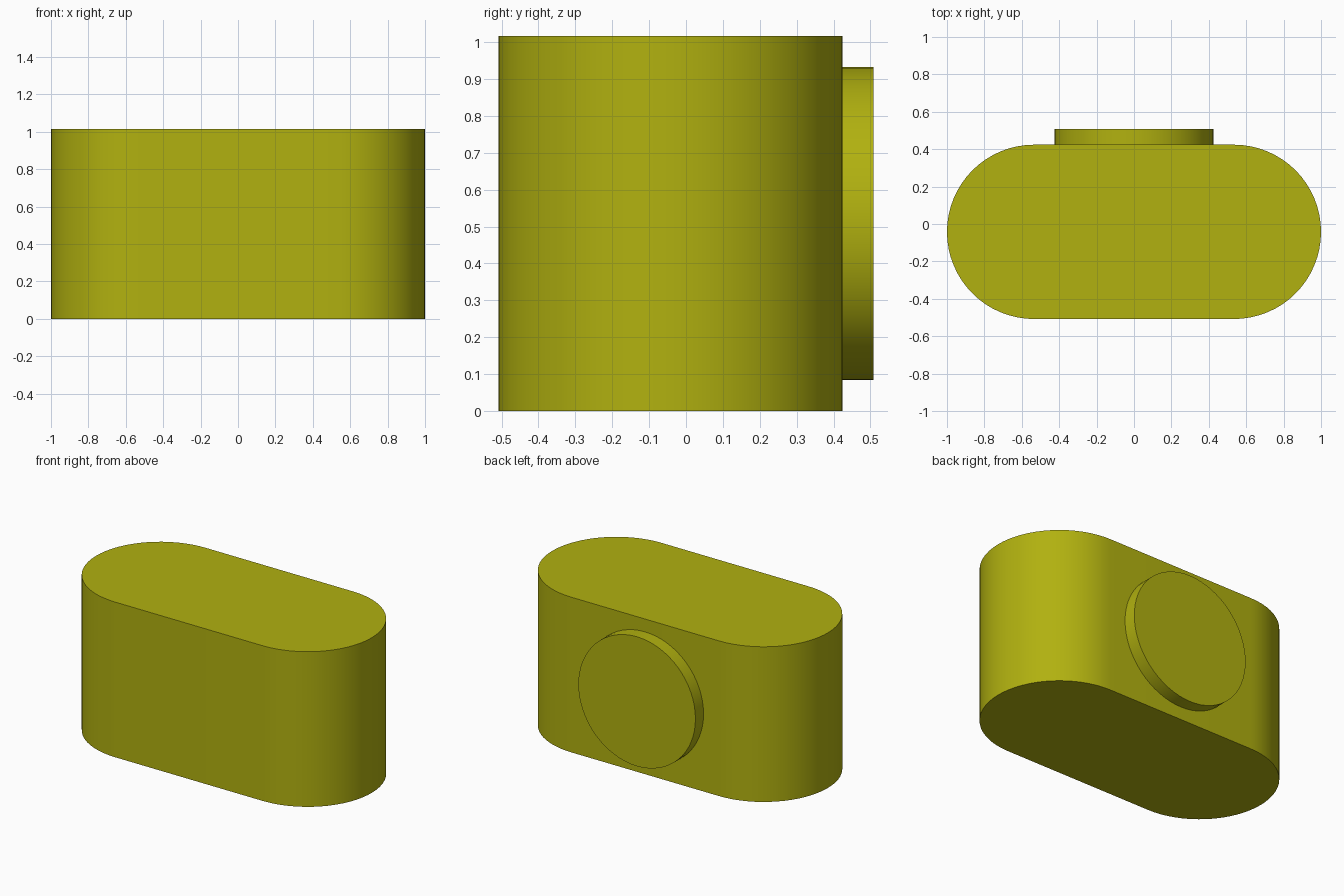
import bpy
import bmesh
from math import pi, cos, sin
from mathutils import Matrix

cube = bpy.data.objects.get("Cube")
if cube:
    bpy.data.objects.remove(cube, do_unlink=True)

RADIUS = 0.466      # rounded ends of the body
HEIGHT = 1.016
BACK = 0.424        # y of the flat back face
DEPTH = 0.508       # half of the overall depth

olive = bpy.data.materials.new("olive yellow")
olive.use_nodes = True
color = (0.44, 0.44, 0.005, 1)
olive.diffuse_color = color
olive.node_tree.nodes["Principled BSDF"].inputs["Base Color"].default_value = color


def extruded(name, outline, height, matrix):
    """Extrude a closed outline upward, then place it with a matrix."""
    bm = bmesh.new()
    base = bm.faces.new([bm.verts.new((x, y, 0)) for x, y in outline])
    top = bmesh.ops.extrude_face_region(bm, geom=[base], use_keep_orig=True)
    verts = [g for g in top["geom"] if isinstance(g, bmesh.types.BMVert)]
    bmesh.ops.translate(bm, verts=verts, vec=(0, 0, height))
    bmesh.ops.transform(bm, matrix=matrix, verts=bm.verts)
    bmesh.ops.recalc_face_normals(bm, faces=bm.faces)
    mesh = bpy.data.meshes.new(name)
    bm.to_mesh(mesh)
    bm.free()
    mesh.materials.append(olive)
    obj = bpy.data.objects.new(name, mesh)
    bpy.context.collection.objects.link(obj)
    bpy.ops.object.select_all(action="DESELECT")
    obj.select_set(True)
    bpy.context.view_layer.objects.active = obj
    bpy.ops.object.shade_smooth_by_angle(angle=pi / 6)


def arc(cx, radius, start, sweep, steps):
    return [(cx + radius * cos(start + sweep * i / steps),
             radius * sin(start + sweep * i / steps)) for i in range(steps + 1)]


# Body: upright block with half-round ends
end = 1 - RADIUS
stadium = arc(end, RADIUS, -pi / 2, pi, 32) + arc(-end, RADIUS, pi / 2, pi, 32)
extruded("body", stadium, HEIGHT, Matrix.Translation((0, BACK - RADIUS, 0)))

# Round disc on the back
circle = arc(0, 0.424, 0, 2 * pi, 64)[:-1]
extruded("back_disc", circle, DEPTH - BACK,
         Matrix.Translation((0, BACK, HEIGHT / 2)) @ Matrix.Rotation(-pi / 2, 4, "X"))
